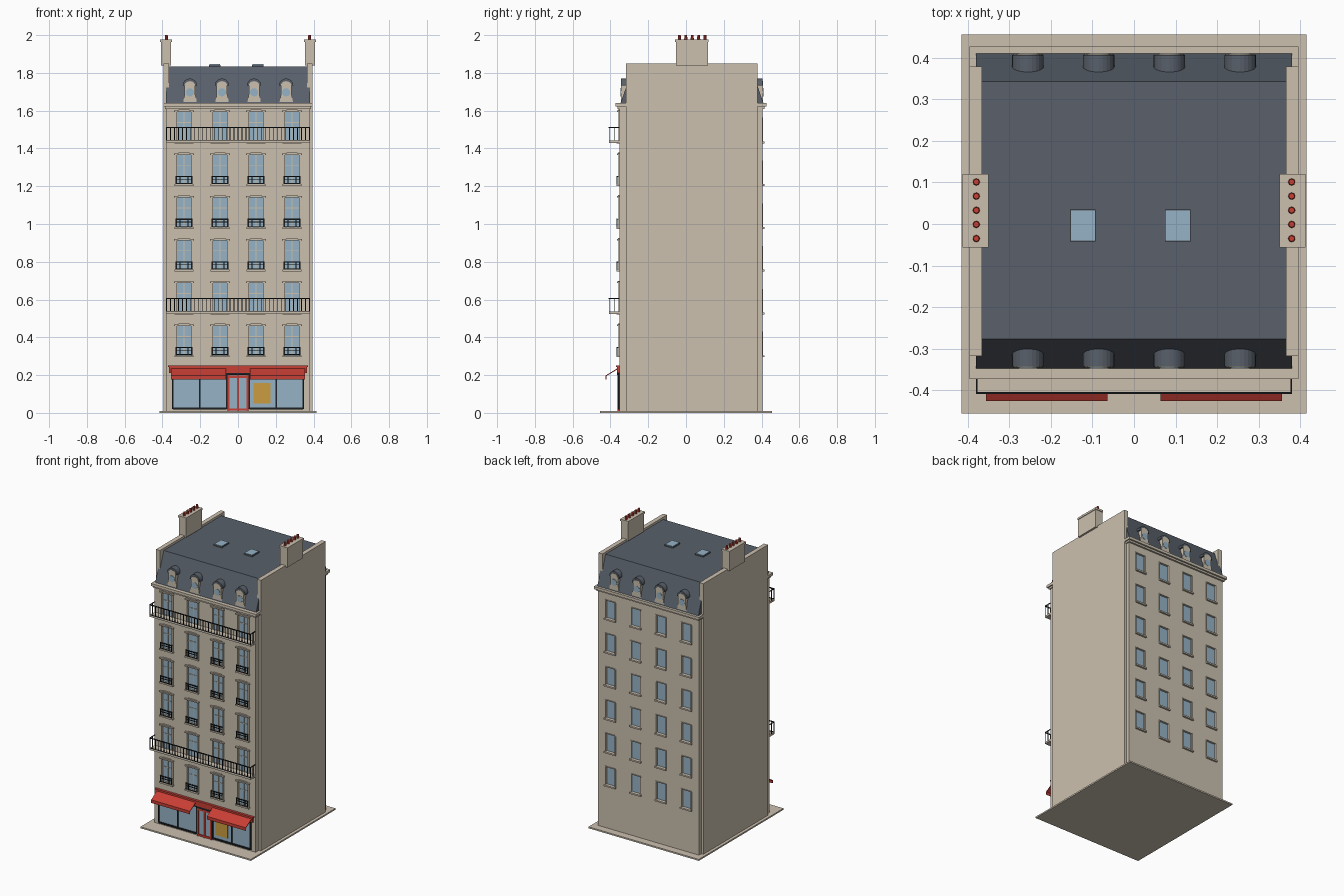
import bpy, bmesh, math
from mathutils import Vector, Matrix

default = bpy.data.objects.get("Cube")
if default:
    bpy.data.objects.remove(default, do_unlink=True)


def material(name, r, g, b):
    m = bpy.data.materials.new(name)
    m.use_nodes = True
    m.diffuse_color = (r, g, b, 1)
    m.node_tree.nodes["Principled BSDF"].inputs["Base Color"].default_value = (r, g, b, 1)
    return m


stone = material("cream stone", 0.6, 0.53, 0.43)
slate = material("slate grey", 0.1, 0.118, 0.145)
glass = material("pale blue glass", 0.3, 0.45, 0.56)
red = material("shop red", 0.58, 0.05, 0.035)
iron = material("black iron", 0.012, 0.014, 0.016)
yellow = material("poster yellow", 0.6, 0.34, 0.05)


def finish(name, bm, mat):
    bmesh.ops.recalc_face_normals(bm, faces=bm.faces)
    mesh = bpy.data.meshes.new(name)
    bm.to_mesh(mesh)
    bm.free()
    mesh.materials.append(mat)
    obj = bpy.data.objects.new(name, mesh)
    bpy.context.collection.objects.link(obj)
    return obj


def boxes(name, mat, spans):
    """One object made of boxes, each given as x, y and z ranges."""
    bm = bmesh.new()
    for span in spans:
        low = Vector(min(pair) for pair in span)
        high = Vector(max(pair) for pair in span)
        place = Matrix.Translation((low + high) / 2) @ Matrix.Diagonal((*(high - low), 1))
        bmesh.ops.create_cube(bm, size=1, matrix=place)
    return finish(name, bm, mat)


def prism(name, mat, profile, start, end, axis):
    """Extrude a 2D profile along x (profile in y, z) or along y (profile in x, z)."""
    def point(a, b, t):
        return (t, a, b) if axis == "x" else (a, t, b)
    bm = bmesh.new()
    face = bm.faces.new([bm.verts.new(point(a, b, start)) for a, b in profile])
    moved = bmesh.ops.extrude_face_region(bm, geom=[face])["geom"]
    verts = [v for v in moved if isinstance(v, bmesh.types.BMVert)]
    bmesh.ops.translate(bm, verts=verts, vec=point(0, 0, end - start))
    return finish(name, bm, mat)


def around(centre, half):
    return (centre - half, centre + half)


# Main dimensions
FRONT, BACK, HALF = -0.353, 0.404, 0.38
EAVES, ROOF_BASE, ROOF_TOP = 1.61, 1.64, 1.835
COLUMNS = [-0.286, -0.095, 0.095, 0.286]
FLOORS = [0.305 + 0.2265 * i for i in range(6)]
WIN, WIN_H, DEPTH = 0.038, 0.155, 0.014
BACK_H = 0.12
LONG_BALCONIES = (1, 5)


def front(a, b):
    """Range measured outwards from the front wall."""
    return (FRONT - a, FRONT - b)


def back(a, b):
    return (BACK + a, BACK + b)


cells = [(x, z) for z in FLOORS for x in COLUMNS]

# Pavement and body with recessed openings
boxes("pavement", stone, [((-0.415, 0.415), (-0.455, 0.455), (0, 0.01))])
body = boxes("main_walls", stone, [((-HALF, HALF), (FRONT, BACK), (0.01, ROOF_BASE))])
holes = [(around(x, WIN), front(-DEPTH, 0.05), (z, z + WIN_H)) for x, z in cells]
holes += [(around(x, WIN - 0.004), back(-DEPTH, 0.05), (z, z + BACK_H)) for x, z in cells]
cutter = boxes("window_cutter", stone, holes)
cutter.hide_render = True
cut = body.modifiers.new("openings", "BOOLEAN")
cut.operation, cut.solver, cut.object = "DIFFERENCE", "EXACT", cutter
bpy.context.view_layer.objects.active = body
bpy.ops.object.modifier_apply(modifier=cut.name)
bpy.data.objects.remove(cutter, do_unlink=True)

# Glass, window frames, lintels and sills
panes, trim = [], []
for x, z in cells:
    top = z + WIN_H
    panes.append((around(x, WIN), front(-DEPTH, 0.004 - DEPTH), (z, top)))
    panes.append((around(x, WIN), back(-DEPTH, 0.004 - DEPTH), (z, z + BACK_H)))
    trim.append((around(x, WIN), front(-DEPTH, -0.007), around(z + 0.1, 0.002)))
    trim.append((around(x, 0.002), front(-DEPTH, -0.007), (z, top)))
    for s in (-1, 1):
        trim.append((around(x + s * (WIN + 0.005), 0.005), front(0, 0.005), (z, top)))
        trim.append((around(x + s * WIN, 0.003), back(0, 0.004), (z, z + BACK_H)))
    trim.append((around(x, 0.052), front(0, 0.012), (top, top + 0.008)))
    trim.append((around(x, 0.03), front(0, 0.008), (top + 0.008, top + 0.013)))
    trim.append((around(x, 0.05), front(0, 0.014), (z - 0.01, z)))
    trim.append((around(x, 0.042), back(0, 0.012), (z - 0.01, z)))
    trim.append((around(x, 0.04), back(0, 0.004), (z + BACK_H, z + BACK_H + 0.005)))
boxes("window_glass", glass, panes)
boxes("window_trim", stone, trim)

# Small window railings
rails = []
for i, z in enumerate(FLOORS):
    if i in LONG_BALCONIES:
        continue
    for x in COLUMNS:
        for h, thick in ((0.004, 0.002), (0.026, 0.0015), (0.041, 0.003)):
            rails.append((around(x, 0.044), front(0.01, 0.014), around(z + h, thick)))
        for k in (-1, -0.5, 0.5, 1):
            rails.append((around(x + k * 0.042, 0.002), front(0.01, 0.014), (z, z + 0.041)))
        for s in (-1, 1):
            rails.append((around(x + s * 0.042, 0.002), front(0, 0.012), around(z + 0.041, 0.002)))
boxes("window_railings", iron, rails)

# Long balconies
slabs, bars = [], []
BARS = 36
for i in LONG_BALCONIES:
    z = FLOORS[i] + 0.004
    high = z + 0.073
    slabs.append(((-HALF, HALF), front(0, 0.054), (z - 0.012, z)))
    bars.append(((-HALF, HALF), front(0.051, 0.056), (high - 0.006, high)))
    bars.append(((-HALF, HALF), front(0.052, 0.055), (z, z + 0.004)))
    for k in range(BARS + 1):
        x = (2 * k / BARS - 1) * (HALF - 0.002)
        bars.append((around(x, 0.0018), front(0.052, 0.055), (z, high)))
    for s in (-1, 1):
        x = s * (HALF - 0.002)
        bars.append((around(x, 0.002), front(0, 0.054), (high - 0.005, high)))
        bars.append((around(x, 0.002), front(0.025, 0.028), (z, high)))
boxes("balcony_slabs", stone, slabs)
boxes("balcony_railings", iron, bars)

# Stepped cornice
boxes("cornice", stone, [
    ((-0.387, 0.387), (FRONT - 0.01, BACK + 0.012), (EAVES, 1.622)),
    ((-0.395, 0.395), (FRONT - 0.02, BACK + 0.023), (1.622, ROOF_BASE))])

# Mansard roof
prism("mansard_roof", slate,
      [(-0.347, ROOF_BASE), (-0.277, ROOF_TOP), (0.343, ROOF_TOP), (0.41, ROOF_BASE)],
      -HALF, HALF, "x")

# Gable walls, chimneys and pots
for side, s in (("right", -1), ("left", 1)):
    boxes(side + "_gable_wall", stone, [((s * 0.365, s * 0.395), (-0.317, 0.378), (0.01, 1.85))])
    boxes(side + "_chimney", stone, [
        (around(s * 0.381, 0.027), (-0.053, 0.116), (1.84, 1.965)),
        (around(s * 0.381, 0.031), (-0.057, 0.12), (1.963, 1.976))])
    bm = bmesh.new()
    for k in range(5):
        spot = Matrix.Translation((s * 0.379, 0.033 + (k - 2) * 0.034, 1.985))
        bmesh.ops.create_cone(bm, cap_ends=True, segments=8, radius1=0.009,
                              radius2=0.007, depth=0.03, matrix=spot)
    finish(side + "_chimney_pots", bm, red)

# Dormers with arched hoods and round windows
HOOD_Z, HOOD_R = 1.732, 0.038
arc = [math.pi * k / 12 for k in range(13)]
for side, face, s in (("front", -0.343, 1), ("back", 0.406, -1)):
    for n, x in enumerate((-0.255, -0.085, 0.085, 0.255)):
        label = f"{side}_dormer_{n + 1}"
        outline = [(-0.036, ROOF_BASE), (0.036, ROOF_BASE), (0.034, 1.665), (0.028, 1.685)]
        outline += [(0.028 * math.cos(a), HOOD_Z + 0.024 * math.sin(a)) for a in arc]
        outline.append((-0.028, 1.685))
        prism(label + "_face", stone, [(x + a, b) for a, b in outline],
              face - s * 0.002, face + s * 0.06, "y")
        hood = [(x + HOOD_R * math.cos(a), HOOD_Z + HOOD_R * math.sin(a)) for a in arc]
        prism(label + "_hood", slate, hood, face, face + s * 0.055, "y")
        ring = [(x + 0.022 * math.cos(2 * a), 1.697 + 0.022 * math.sin(2 * a)) for a in arc[:-1]]
        prism(label + "_window", glass, ring, face - s * 0.004, face, "y")

# Skylights
for n, x in enumerate((-0.123, 0.105)):
    boxes(f"skylight_frame_{n + 1}", slate, [(around(x, 0.031), (-0.042, 0.035), (ROOF_TOP, 1.843))])
    boxes(f"skylight_glass_{n + 1}", glass, [(around(x, 0.029), (-0.04, 0.033), (1.843, 1.846))])

# Shop front: windows, frames, door, fascia and awnings
shop_glass, shop_frame = [], []
for s in (-1, 1):
    inner, outer, middle = s * 0.06, s * 0.345, s * 0.2025
    shop_glass.append(((inner, outer), front(0, 0.003), (0.025, 0.205)))
    for x in (inner, middle, outer):
        shop_frame.append((around(x, 0.004), front(0, 0.008), (0.02, 0.21)))
    for z in (0.023, 0.207):
        shop_frame.append(((inner, outer), front(0, 0.008), around(z, 0.005)))
shop_frame.append((around(0, 0.06), front(0, 0.012), (0.2, 0.212)))
boxes("shop_windows", glass, shop_glass)
boxes("shop_window_frames", iron, shop_frame)
boxes("poster", yellow, [((0.083, 0.173), front(0.003, 0.005), (0.05, 0.157))])
boxes("door_glass", glass, [(around(0, 0.05), front(0, 0.004), (0.01, 0.2))])
door = [(around(x, 0.006), front(0, 0.01), (0.01, 0.2)) for x in (-0.05, 0, 0.05)]
door += [(around(0, 0.05), front(0, 0.009), around(z, 0.006)) for z in (0.018, 0.192)]
boxes("door_frame", red, door)
boxes("shop_fascia", red, [
    ((-0.365, 0.365), front(0, 0.012), (0.212, 0.243)),
    ((-0.37, 0.37), front(0, 0.017), (0.243, 0.25))])
slope = [(FRONT, 0.232), (FRONT - 0.012, 0.235), (FRONT - 0.072, 0.198), (FRONT - 0.072, 0.177),
         (FRONT - 0.069, 0.177), (FRONT - 0.069, 0.195), (FRONT - 0.012, 0.229)]
for side, s in (("right", -1), ("left", 1)):
    prism(side + "_awning", red, slope, s * 0.064, s * 0.356, "x")
